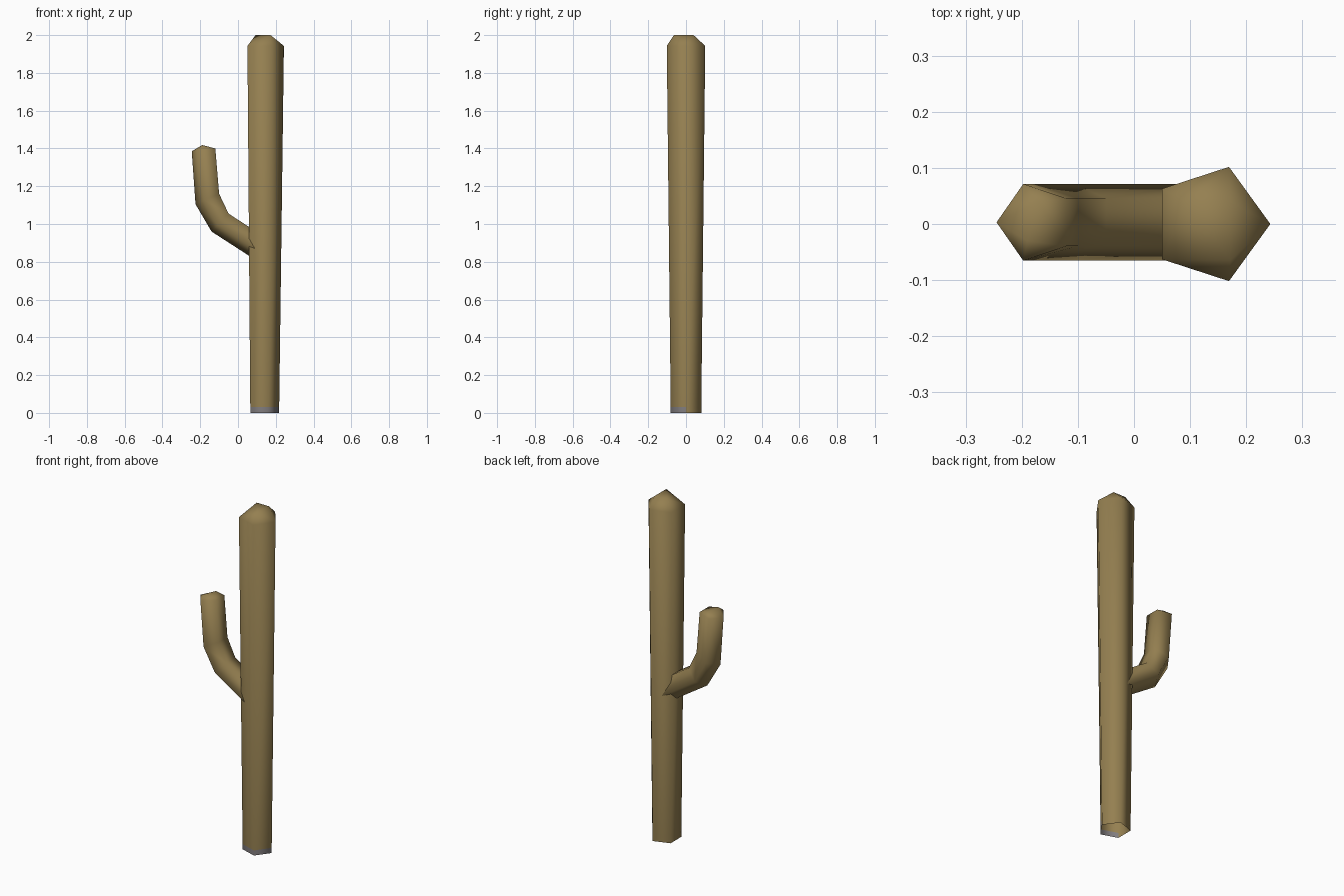
import bpy, bmesh, math
from mathutils import Vector

if "Cube" in bpy.data.objects:
    bpy.data.objects.remove(bpy.data.objects["Cube"])


def material(name, color):
    m = bpy.data.materials.new(name)
    m.diffuse_color = (*color, 1)
    m.use_nodes = True
    m.node_tree.nodes["Principled BSDF"].inputs["Base Color"].default_value = m.diffuse_color
    return m


skin = material("dry olive brown", (0.30, 0.215, 0.082))
grey = material("stone grey", (0.22, 0.205, 0.21))


def section(outer, inner, half_y, y0=0.0):
    """Five-sided section: one corner at outer, flat side at inner (x, z pairs)."""
    o, i = Vector((outer[0], y0, outer[1])), Vector((inner[0], y0, inner[1]))
    u = (o - i).normalized()
    r = (o - i).length / (1 + math.cos(math.radians(36)))
    centre = o - u * r
    angles = [math.radians(72 * k) for k in range(5)]
    return [centre + u * r * math.cos(a) + Vector((0, half_y * math.sin(a), 0)) for a in angles]


def stem(name, sections, tip):
    """Open-bottomed tube through the sections, closed by a faceted tip."""
    bm = bmesh.new()
    rings = [[bm.verts.new(p) for p in s] for s in sections]
    for a, b in zip(rings, rings[1:]):
        for k in range(5):
            n = (k + 1) % 5
            bm.faces.new((a[k], a[n], b[n], b[k]))
    # Tip: convex hull over the last ring, without its underside
    top = rings[-1]
    tips = [bm.verts.new(p) for p in tip]
    bmesh.ops.convex_hull(bm, input=top + tips)
    under = [f for f in bm.faces if all(v in top for v in f.verts)]
    bmesh.ops.delete(bm, geom=under, context='FACES_ONLY')
    bmesh.ops.recalc_face_normals(bm, faces=bm.faces)
    me = bpy.data.meshes.new(name)
    bm.to_mesh(me)
    bm.free()
    ob = bpy.data.objects.new(name, me)
    bpy.context.collection.objects.link(ob)
    me.materials.append(skin)
    bpy.context.view_layer.objects.active = ob
    ob.select_set(True)
    bpy.ops.object.shade_smooth_by_angle(angle=math.radians(80))
    ob.select_set(False)
    return ob


# Trunk, slightly wider towards the top
trunk = stem("trunk",
             [section((0.218, 0), (0.065, 0), 0.085),
              section((0.218, 0.03), (0.065, 0.03), 0.085),
              section((0.243, 1.943), (0.05, 1.943), 0.107)],
             [(0.093, 0.04, 2.0), (0.172, -0.064, 2.0), (0.172, 0.04, 2.0)])

# Grey band at the foot, on the front faces
trunk.data.materials.append(grey)
for f in trunk.data.polygons:
    if f.center.z < 0.03 and f.normal.y < -0.1:
        f.material_index = 1

# Bent side arm, starting inside the trunk
stem("side_arm",
     [section((0.10, 0.805), (0.15, 0.925), 0.072, 0.003),
      section((-0.14, 0.96), (-0.05, 1.055), 0.072, 0.003),
      section((-0.225, 1.105), (-0.10, 1.16), 0.072, 0.003),
      section((-0.245, 1.385), (-0.12, 1.40), 0.072, 0.003)],
     [(-0.19, -0.03, 1.418), (-0.17, 0.04, 1.413)])
